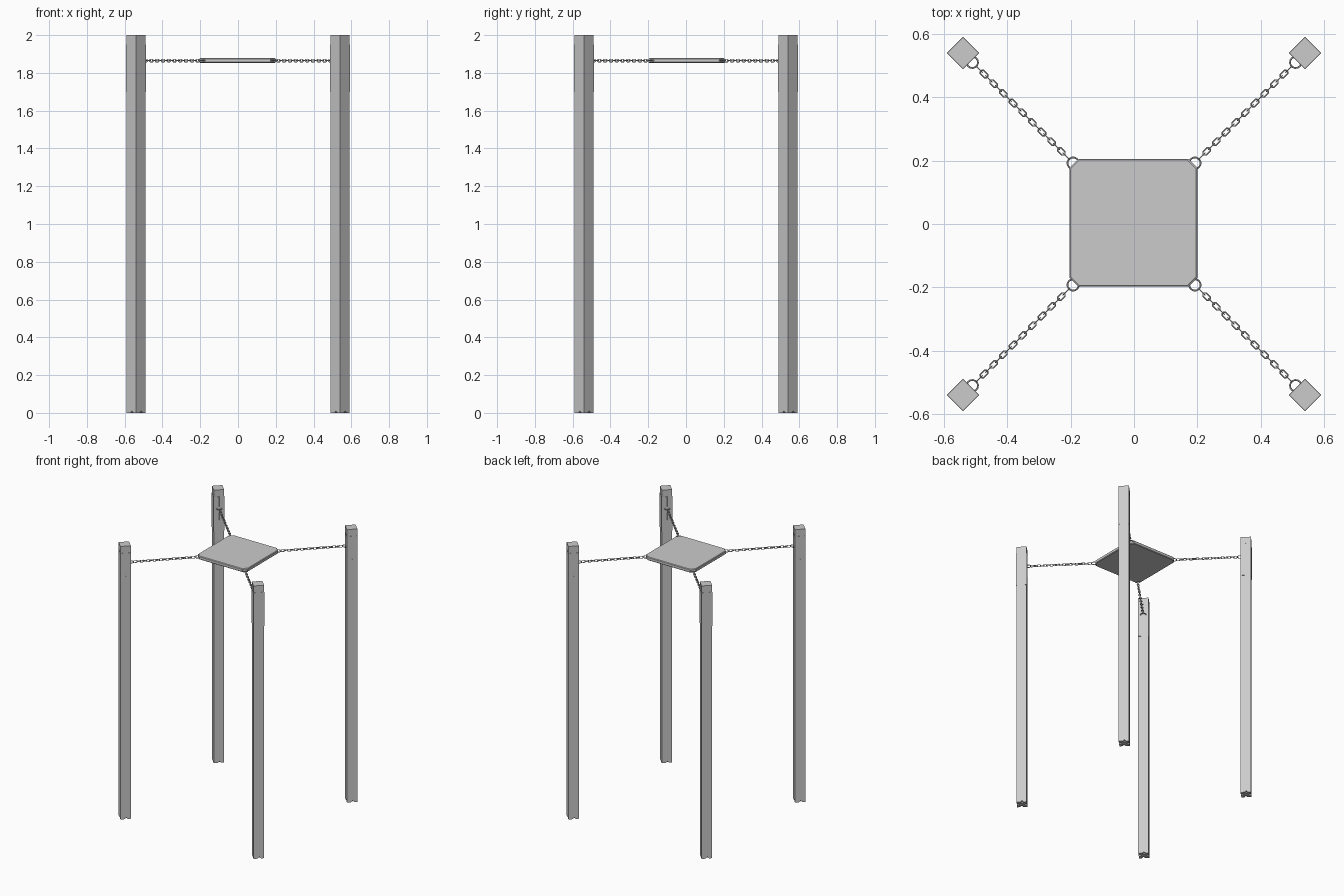
import bpy, bmesh, math
from math import pi, cos, sin, sqrt
from mathutils import Matrix, Vector

if "Cube" in bpy.data.objects:
    bpy.data.objects.remove(bpy.data.objects["Cube"])

Z = 1.865                    # height of plate and chains
POST = 0.54 * sqrt(2)        # post distance from centre along the diagonal
HALF = 0.035                 # half side of a post


def make(name, bm, matrix=None):
    bmesh.ops.recalc_face_normals(bm, faces=bm.faces)
    me = bpy.data.meshes.new(name)
    bm.to_mesh(me)
    bm.free()
    ob = bpy.data.objects.new(name, me)
    bpy.context.collection.objects.link(ob)
    if matrix is not None:
        ob.matrix_world = matrix
    return ob


def skin(bm, rings, close=False):
    """Bridge rings of points into a surface, capped or closed."""
    vs = [[bm.verts.new(p) for p in r] for r in rings]
    n = len(vs[0])
    for i in range(len(vs) if close else len(vs) - 1):
        a, b = vs[i], vs[(i + 1) % len(vs)]
        for j in range(n):
            k = (j + 1) % n
            bm.faces.new((a[j], a[k], b[k], b[j]))
    if not close:
        bm.faces.new(vs[0])
        bm.faces.new(vs[-1])


def link(bm, cx, cz, straight, radius, wire, roll, steps=8, sides=6):
    """Stadium shaped chain link lying along local x."""
    rings = []
    rot = Matrix.Rotation(roll, 3, 'X')
    for i in range(steps):
        a = 2 * pi * (i + 0.5) / steps
        out = Vector((cos(a), sin(a), 0))
        c = out * radius + Vector((math.copysign(straight, cos(a)), 0, 0))
        ring = []
        for j in range(sides):
            b = 2 * pi * j / sides
            p = c + out * wire * cos(b) + Vector((0, 0, wire * sin(b)))
            ring.append(rot @ p + Vector((cx, 0, cz)))
        rings.append(ring)
    skin(bm, rings, True)


def box(bm, centre, size, rot=None):
    m = Matrix.Translation(centre) @ (rot or Matrix()) @ Matrix.Diagonal((*size, 1))
    bmesh.ops.create_cube(bm, size=1, matrix=m)


# Helper cutters: thin slots in the sleeve faces and splits at the foot
bm = bmesh.new()
for k in range(4):
    r = Matrix.Rotation(k * pi / 2, 4, 'Z')
    for z in (1.815, 1.915):
        box(bm, r @ Vector((HALF + 0.002, 0, z)), (0.006, 0.004, 0.07), r)
    tilt = r @ Matrix.Rotation(pi / 4, 4, 'X')
    box(bm, r @ Vector((HALF, 0.004, 0)), (0.03, 0.016, 0.016), tilt)
cutter = make("slot_cutter", bm)
cutter.hide_render = True

# Post with a slightly thicker sleeve near the top
bm = bmesh.new()
profile = [(0, HALF), (1.7, HALF), (1.7, HALF + .0015), (1.95, HALF + .0015),
           (1.95, HALF), (2, HALF)]
skin(bm, [[(-h, -h, z), (h, -h, z), (h, h, z), (-h, h, z)] for z, h in profile])
source = make("post_source", bm)
mod = source.modifiers.new("slots", 'BOOLEAN')
mod.operation = 'DIFFERENCE'
mod.solver = 'EXACT'
mod.object = cutter
bpy.context.view_layer.update()
post_mesh = bpy.data.meshes.new_from_object(
    source.evaluated_get(bpy.context.evaluated_depsgraph_get()))
post_mesh.name = "post"
bpy.data.objects.remove(source)
bpy.data.objects.remove(cutter)

# Chain: a round ring at each end and alternating links between
bm = bmesh.new()
start, end, count = 0.292, 0.702, 19
ring_r, wire = 0.018, 0.0028
link(bm, start - 0.020, Z, 0, ring_r, wire, 0, steps=14)
link(bm, end + 0.020, Z, 0, ring_r, wire, 0, steps=14)
pitch = (end - start) / count
for i in range(count):
    link(bm, start + pitch * (i + 0.5), Z, 0.0065, 0.0075, 0.0024,
         pi / 2 if i % 2 == 0 else 0)
chain_mesh = bpy.data.meshes.new("chain")
bmesh.ops.recalc_face_normals(bm, faces=bm.faces)
bm.to_mesh(chain_mesh)
bm.free()

# Place posts and chains on the four diagonals
for k, side in enumerate(("back_right", "back_left", "front_left", "front_right")):
    turn = Matrix.Rotation(pi / 4 + k * pi / 2, 4, 'Z')
    for name, me, off in (("post", post_mesh, POST), ("chain", chain_mesh, 0)):
        ob = bpy.data.objects.new(f"{side}_{name}", me)
        bpy.context.collection.objects.link(ob)
        ob.matrix_world = turn @ Matrix.Translation((off, 0, 0))

# Hanging plate with cut corners and softened rim
h, c = 0.202, 0.028
outline = [(h, -h + c), (h, h - c), (h - c, h), (-h + c, h),
           (-h, h - c), (-h, -h + c), (-h + c, -h), (h - c, -h)]
bm = bmesh.new()
levels = [(-.0125, .98), (-.0085, 1), (.0085, 1), (.0125, .98)]
skin(bm, [[(x * s, y * s, z) for x, y in outline] for z, s in levels])
make("hanging_plate", bm, Matrix.Translation((-0.002, 0.004, Z)))
